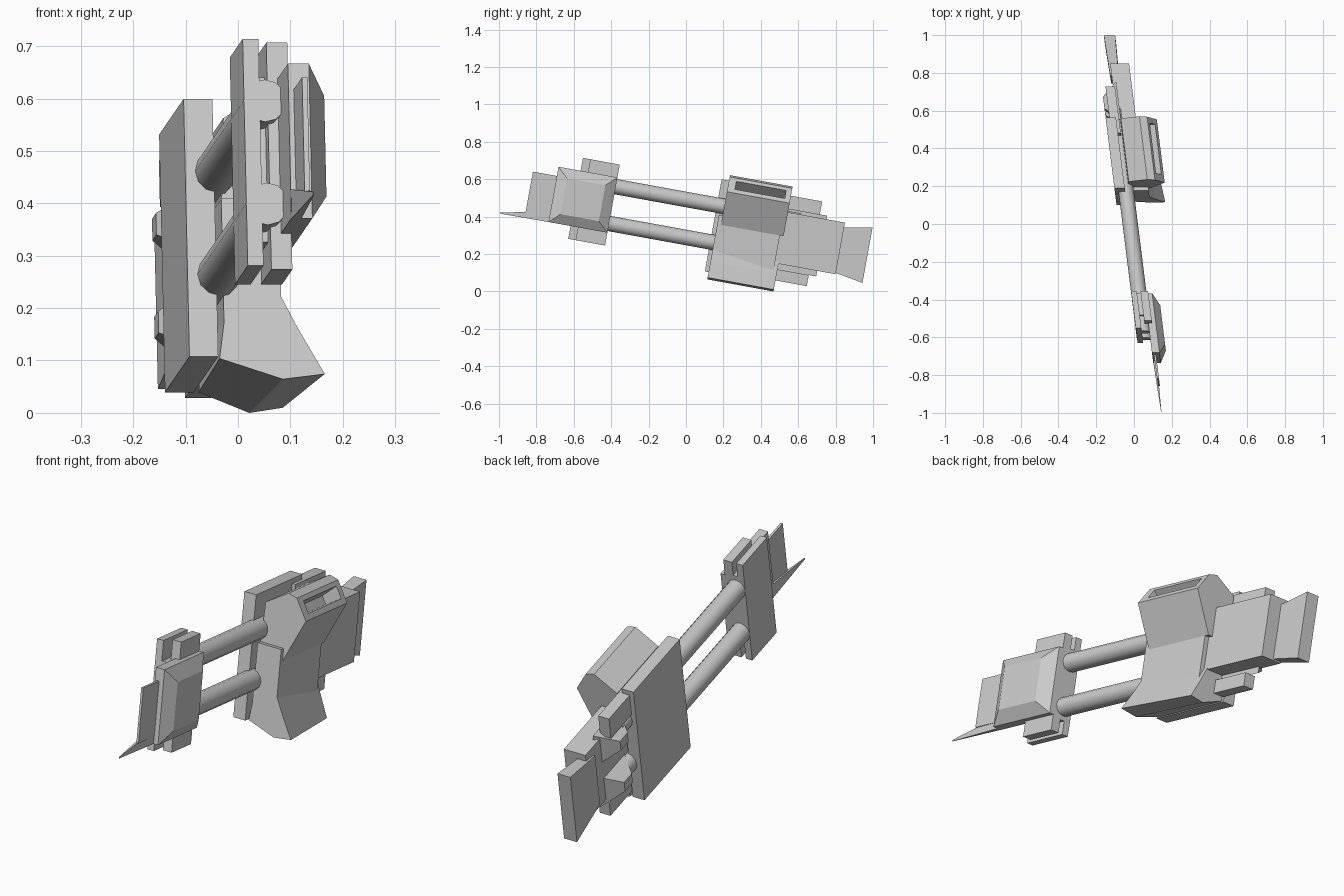
import bpy, bmesh
from mathutils import Matrix

cube = bpy.data.objects.get("Cube")
if cube:
    bpy.data.objects.remove(cube)

grey = bpy.data.materials.new("plain grey")
grey.use_nodes = True
COLOUR = (.6, .6, .6, 1)
grey.diffuse_color = COLOUR
grey.node_tree.nodes["Principled BSDF"].inputs["Base Color"].default_value = COLOUR

# Shared frame: x across, y along the bars, z up from their mid-line.
# The whole assembly dips towards the tail and drifts sideways along its length.
LEAN, PITCH, AXIS_HEIGHT = -.125, -.18, .39
lean = Matrix.Identity(4)
lean[0][1] = LEAN
FRAME = Matrix.Translation((0, 0, AXIS_HEIGHT)) @ lean @ Matrix.Rotation(PITCH, 4, 'X')


def finish(name, bm):
    """Turn working geometry into a grey object placed in the shared frame."""
    bmesh.ops.transform(bm, matrix=FRAME, verts=bm.verts)
    bmesh.ops.recalc_face_normals(bm, faces=bm.faces)
    mesh = bpy.data.meshes.new(name)
    bm.to_mesh(mesh)
    bm.free()
    mesh.materials.append(grey)
    obj = bpy.data.objects.new(name, mesh)
    bpy.context.collection.objects.link(obj)
    return obj


def block(name, across, along, up, taper=None, end=1, scale=1):
    """Box from three ranges; one end of the taper axis may be shrunk."""
    bm = bmesh.new()
    bmesh.ops.create_cube(bm, size=1)
    for vert in bm.verts:
        if taper is not None and vert.co[taper] * end > 0:
            for axis in {0, 1, 2} - {taper}:
                vert.co[axis] *= scale
        for axis, (low, high) in enumerate((across, along, up)):
            vert.co[axis] = (low + high) / 2 + vert.co[axis] * (high - low)
    return finish(name, bm)


def extrude(name, section, along, end_scale=1):
    """Cross-section (across, up) swept along the bars, narrowing to the rear."""
    bm = bmesh.new()
    front = [bm.verts.new((across, along[0], up)) for across, up in section]
    back = [bm.verts.new((across * end_scale, along[1], up)) for across, up in section]
    bm.faces.new(front)
    bm.faces.new(reversed(back))
    for i, vert in enumerate(front):
        bm.faces.new((front[i - 1], back[i - 1], back[i], vert))
    return finish(name, bm)


def bar(name, height, radius=.041, length=1.2):
    """Round bar parallel to the long axis."""
    bm = bmesh.new()
    place = Matrix.Translation((-.02, 0, height)) @ Matrix.Rotation(1.5708, 4, 'X')
    bmesh.ops.create_cone(bm, cap_ends=True, segments=12, radius1=radius,
                          radius2=radius, depth=length, matrix=place)
    obj = finish(name, bm)
    bpy.context.view_layer.objects.active = obj
    obj.select_set(True)
    bpy.ops.object.shade_smooth_by_angle(angle=.6)
    obj.select_set(False)


# Twin bars
bar("upper_bar", .1)
bar("lower_bar", -.1)

# Front clamp: two plates with a filler between them
block("clamp_right_plate", across=(-.06, -.03), along=(-.6, -.4), up=(-.22, .22))
block("clamp_left_plate", across=(-.01, .03), along=(-.56, -.4), up=(-.22, .22))
block("clamp_filler", across=(-.05, .03), along=(-.52, -.4), up=(-.16, .16))

# Faceted guard: flat base with a raised outer face
block("guard_base", across=(.01, .05), along=(-.72, -.4), up=(-.15, .15))
block("guard_face", across=(.05, .085), along=(-.72, -.4), up=(-.15, .15),
      taper=0, end=1, scale=.65)

# Thin blade with a forward spike along its lower edge
block("blade", across=(.02, .03), along=(-.85, -.6), up=(-.12, .1))
spike = block("spike", across=(.01, .03), along=(-.99, -.7), up=(-.15, -.09),
              taper=1, end=-1, scale=.1)
for vert in spike.data.vertices:
    if vert.co.y < -.9:
        vert.co.z -= .03

# Large flat plate on the right side
block("side_plate", across=(-.08, -.025), along=(.15, .53), up=(-.26, .24))

# Hood rising to an outer rim, with a long slot sunk beside the rim
hood = extrude("hood", [(0, .21), (.1, .27), (.14, .26), (.19, .18), (.1, 0), (-.01, 0)],
               along=(.19, .53))
cutter = extrude("slot_cutter", [(.18, .27), (.21, .22), (.11, .16), (.09, .19)],
                 along=(.23, .5))
cutter.hide_render = True
cutter.hide_viewport = True
cut = hood.modifiers.new("slot", 'BOOLEAN')
cut.operation = 'DIFFERENCE'
cut.solver = 'EXACT'
cut.object = cutter

# Body waist and flared lower block
block("body_waist", across=(-.01, .1), along=(.17, .51), up=(-.2, .05))
extrude("lower_block", [(0, -.12), (.07, -.08), (.13, -.2), (.18, -.29), (.1, -.3), (-.02, -.26)],
        along=(.17, .53), end_scale=.8)

# Tail block and flat end fin
block("tail_block", across=(-.02, .08), along=(.5, .84), up=(-.15, .13))
block("tail_fin", across=(-.035, .025), along=(.78, .99), up=(-.17, .13),
      taper=1, end=-1, scale=.75)

# Rear brackets and wedges joining plate and tail
block("upper_bracket", across=(-.06, -.01), along=(.45, .7), up=(.13, .22))
block("lower_bracket", across=(-.02, .03), along=(.45, .7), up=(-.24, -.18))
for name, height in (("upper_wedge", .08), ("lower_wedge", -.11)):
    block(name, across=(-.08, 0), along=(.53, .74), up=(height - .07, height + .07),
          taper=0, end=-1, scale=.3)
